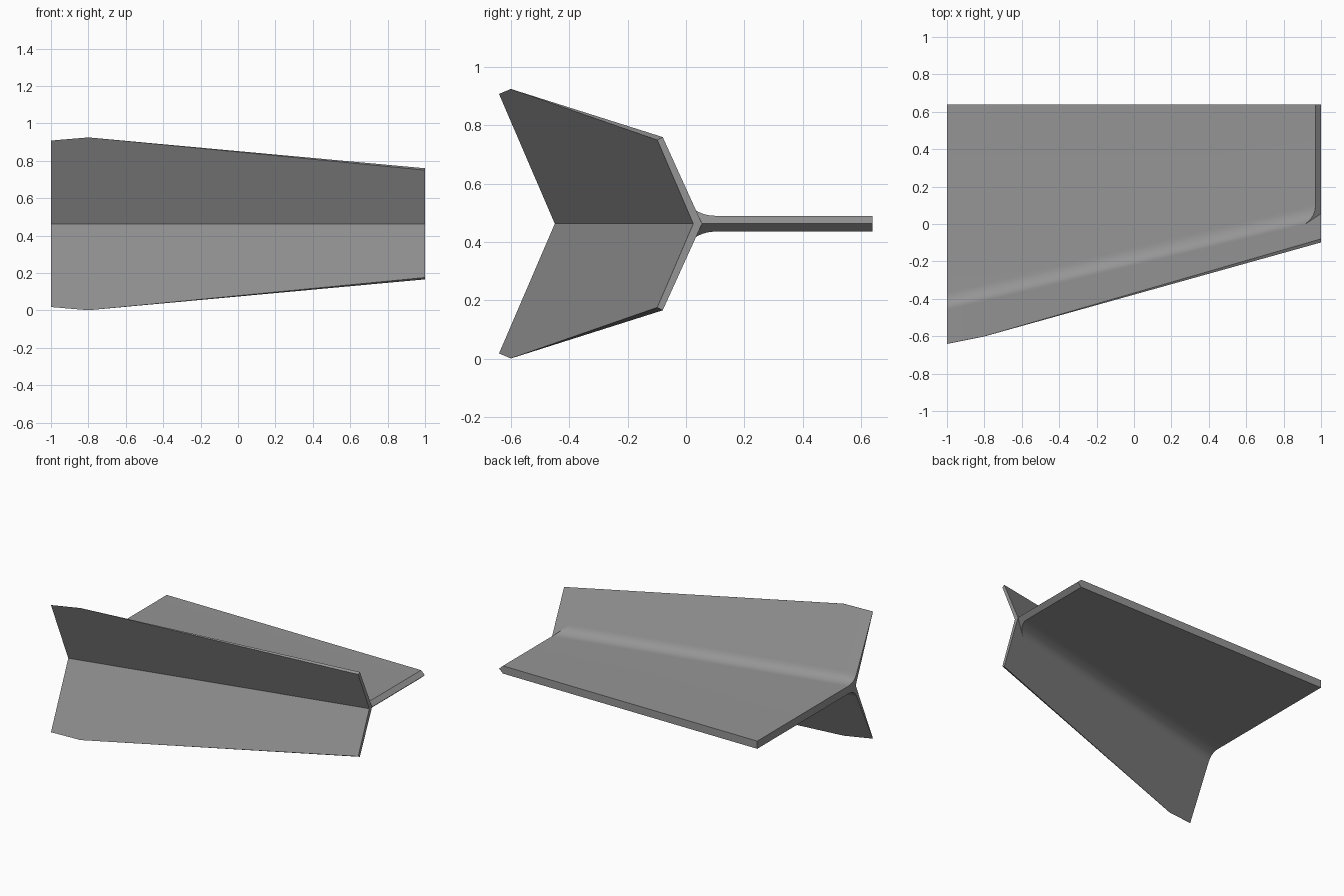
import bpy, bmesh

if "Cube" in bpy.data.objects:
    bpy.data.objects.remove(bpy.data.objects["Cube"])

ZC = 0.463          # height of the symmetry plane
SLOPE = 0.2375      # sideways sweep of the root line
LEAN = 0.43         # backward lean of the fins
T = 0.03            # root thickness

grey = bpy.data.materials.new("dark_grey")
grey.diffuse_color = (0.3, 0.3, 0.3, 1)
grey.use_nodes = True
grey.node_tree.nodes["Principled BSDF"].inputs["Base Color"].default_value = grey.diffuse_color


def valley(x):
    return -0.2125 + SLOPE * x


def make_object(name, bm):
    bmesh.ops.recalc_face_normals(bm, faces=bm.faces[:])
    mesh = bpy.data.meshes.new(name)
    bm.to_mesh(mesh)
    bm.free()
    mesh.materials.append(grey)
    ob = bpy.data.objects.new(name, mesh)
    bpy.context.collection.objects.link(ob)
    bpy.context.view_layer.objects.active = ob
    ob.select_set(True)
    bpy.ops.object.shade_smooth_by_angle(angle=0.35)
    ob.select_set(False)
    return ob


def loft(sections):
    bm = bmesh.new()
    rings = [[bm.verts.new(p) for p in s] for s in sections]
    n = len(rings[0])
    for a, b in zip(rings, rings[1:]):
        for i in range(n):
            j = (i + 1) % n
            bm.faces.new((a[i], a[j], b[j], b[i]))
    return bm, rings


# Swept fins: thin at the left tip, thicker toward the right end
def fin(name, side):
    sections = []
    for x, h, t, lift in ((-1, 0.445, 0.001, 0), (-0.8, 0.462, 0.001, 0),
                          (1, 0.287, 0.023, 0.01)):
        v = valley(x)
        tip = v - LEAN * h
        hb = h + lift
        sections.append([(x, v, ZC), (x, tip, ZC + side * h),
                         (x, tip + t - LEAN * lift, ZC + side * hb),
                         (x, v + T, ZC)])
    bm, rings = loft(sections)
    bm.faces.new(rings[0])
    bm.faces.new(rings[-1])
    make_object(name, bm)


fin("upper_fin", 1)
fin("lower_fin", -1)


# Half profile of the plate: (offset from fin back, height), with root fillet
HALF = 0.027
start, ctrl, end = (-0.034, 0.08), (-0.0116, HALF), (0.055, HALF)
fillet = []
for i in range(9):
    u = i / 8
    fillet.append(tuple((1 - u) ** 2 * a + 2 * u * (1 - u) * b + u * u * c
                        for a, b, c in zip(start, ctrl, end)))


# Each end follows its own cut: square on the left, pointed chamfer on the right
def plate_section(right):
    thin = 0.02 if right else 0.066
    pts = []

    def add(off, dz):
        x = 1 - 1.1 * abs(dz) if right else -1
        y = 0.64 if off is None else valley(x) + T + off
        if off is not None and off < 0:
            y -= thin * abs(dz)
        pts.append((x, y, ZC + dz))

    add(-0.008, 0)
    for o, z in fillet:
        add(o, z)
    add(None, HALF)
    add(None, 0)
    add(None, -HALF)
    for o, z in reversed(fillet):
        add(o, -z)
    return pts


bm, rings = loft([plate_section(False), plate_section(True)])
bm.faces.new(rings[0])
# The chamfered end is two faces meeting at the middle ridge
r = rings[1]
mid = 11
bm.faces.new(r[:mid + 1])
bm.faces.new(r[mid:] + [r[0]])
make_object("rear_plate", bm)
